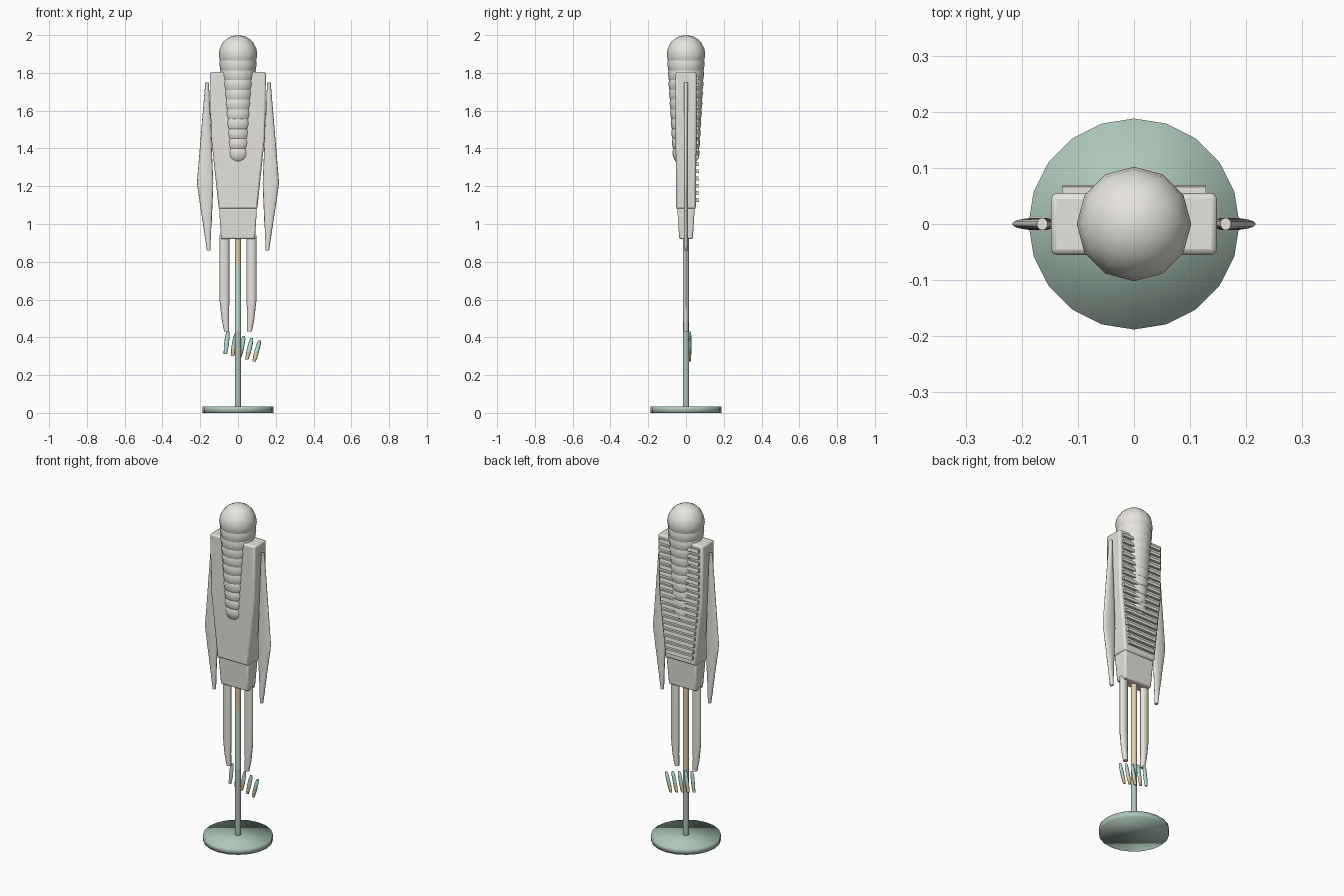
import bpy, bmesh, math
from mathutils import Vector

if "Cube" in bpy.data.objects:
    bpy.data.objects.remove(bpy.data.objects["Cube"])


def material(name, rgb):
    m = bpy.data.materials.new(name)
    m.diffuse_color = (*rgb, 1)
    m.use_nodes = True
    m.node_tree.nodes["Principled BSDF"].inputs["Base Color"].default_value = m.diffuse_color
    return m


BONE = material("bone_white", (0.80, 0.78, 0.73))
GREEN = material("sage_green", (0.42, 0.58, 0.49))
TEAL = material("pale_teal", (0.50, 0.76, 0.69))
GOLD = material("warm_gold", (0.80, 0.62, 0.36))


def finish(bm, name, mat=BONE, angle=40, bevel=0):
    bmesh.ops.recalc_face_normals(bm, faces=bm.faces)
    me = bpy.data.meshes.new(name)
    bm.to_mesh(me)
    bm.free()
    ob = bpy.data.objects.new(name, me)
    bpy.context.collection.objects.link(ob)
    me.materials.append(mat)
    if bevel:
        b = ob.modifiers.new("soft_edges", 'BEVEL')
        b.width, b.segments = bevel, 2
        b.limit_method = 'ANGLE'
    bpy.ops.object.select_all(action='DESELECT')
    bpy.context.view_layer.objects.active = ob
    ob.select_set(True)
    bpy.ops.object.shade_smooth_by_angle(angle=math.radians(angle))
    return ob


def loft(bm, rings, sides=10, square=False):
    """Skin horizontal rings given as (x, y, z, half_width, half_depth)."""
    if square:
        unit = [(-1, -1), (1, -1), (1, 1), (-1, 1)]
    else:
        unit = [(math.cos(2 * math.pi * k / sides), math.sin(2 * math.pi * k / sides))
                for k in range(sides)]
    loops = [[bm.verts.new((x + u * w, y + v * d, z)) for u, v in unit]
             for x, y, z, w, d in rings]
    n = len(unit)
    for a, b in zip(loops, loops[1:]):
        for k in range(n):
            bm.faces.new((a[k], a[(k + 1) % n], b[(k + 1) % n], b[k]))
    bm.faces.new(loops[0])
    bm.faces.new(loops[-1])


def part(name, rings, sides=10, square=False, mat=BONE, bevel=0, angle=40):
    bm = bmesh.new()
    loft(bm, rings, sides, square)
    return finish(bm, name, mat, angle, bevel)


# Stand: softly shaded round base and pole
part("stand_base", [(0, 0, 0, .188, .188), (0, 0, .035, .188, .188)], 20,
     mat=GREEN, angle=180)
part("stand_pole", [(0, 0, .03, .017, .017), (0, 0, .43, .017, .017)], 12, mat=GREEN)

# Upper pole: teal towards the front, gold at the top and behind
pole = part("stand_pole_upper", [(0, 0, z, .017, .017) for z in (.43, .78, .94)], 12, mat=TEAL)
pole.data.materials.append(GOLD)
for f in pole.data.polygons:
    if f.center.y > .002 or f.center.z > .8:
        f.material_index = 1

# Body: tapered chest and hip block
part("torso", [(0, 0, 1.08, .102, .052), (0, 0, 1.47, .143, .055),
               (0, 0, 1.805, .148, .055)], square=True, bevel=.01)
part("hips", [(0, 0, .92, .09, .036), (0, 0, 1.085, .1, .046)], square=True, bevel=.008)

# Head and chain of shrinking balls running down through the chest
for i in range(11):
    r = .102 - .003 * i
    bm = bmesh.new()
    bmesh.ops.create_uvsphere(bm, u_segments=12, v_segments=10, radius=r)
    bmesh.ops.translate(bm, verts=bm.verts, vec=Vector((0, 0, 1.898 - .052 * i)))
    finish(bm, "head" if i == 0 else f"neck_ball_{i}", angle=80)

# Horizontal slats on the back
bm = bmesh.new()
for i in range(18):
    z = 1.775 - i * .038
    w = .128 if z > 1.5 else .128 - (1.5 - z) * .11
    loft(bm, [(0, .057, z - .012, w, .012), (0, .057, z + .008, w, .009)], square=True)
finish(bm, "back_slats")


def wing_edges(z):
    """Inner and outer x of the folded wing at height z."""
    if z > 1.2:
        t = (z - 1.2) / .55
        return .130 + .024 * t, .219 - .046 * t
    t = (z - .86) / .34
    return .146 - .016 * t, .168 + .051 * t


for s, side in ((-1, "left"), (1, "right")):
    # Flattened legs
    part(f"{side}_leg", [(s * .06, 0, .43, .013, .013), (s * .067, 0, .5, .02, .015),
                         (s * .072, 0, .6, .026, .016), (s * .072, 0, .94, .026, .016)], 12)
    # Folded wing: smooth shoulder above, stepped feather tips below
    rings = []
    for i in range(11):
        z = .86 + .031 * i
        a, b = wing_edges(z)
        for dz, cut in ((0, .003), (.027, 0)):
            rings.append((s * (a + b - cut) / 2, 0, z + dz, (b - a - cut) / 2, .011))
    for i in range(9):
        z = 1.22 + .53 * i / 8
        a, b = wing_edges(z)
        rings.append((s * (a + b) / 2, 0, z, (b - a) / 2, .011))
    part(f"{side}_wing", rings, 16, angle=85)

# Fan of slanted two-tone tail blades
for i in range(5):
    top = Vector((-.053 + .042 * i, .021, .432 - .012 * i))
    low = Vector((-.067 + .038 * i, .021, .312 - .010 * i))
    cut = top.lerp(low, .62)
    shoulder = top.lerp(low, .2)
    part(f"tail_blade_{i + 1}", [(*cut, .013, .007), (*shoulder, .012, .007),
                                 (*top, .007, .006)], 8, mat=TEAL, angle=80)
    part(f"tail_tip_{i + 1}", [(*low, .009, .006), (*cut, .013, .007)], 8,
         mat=TEAL if i == 0 else GOLD, angle=80)
